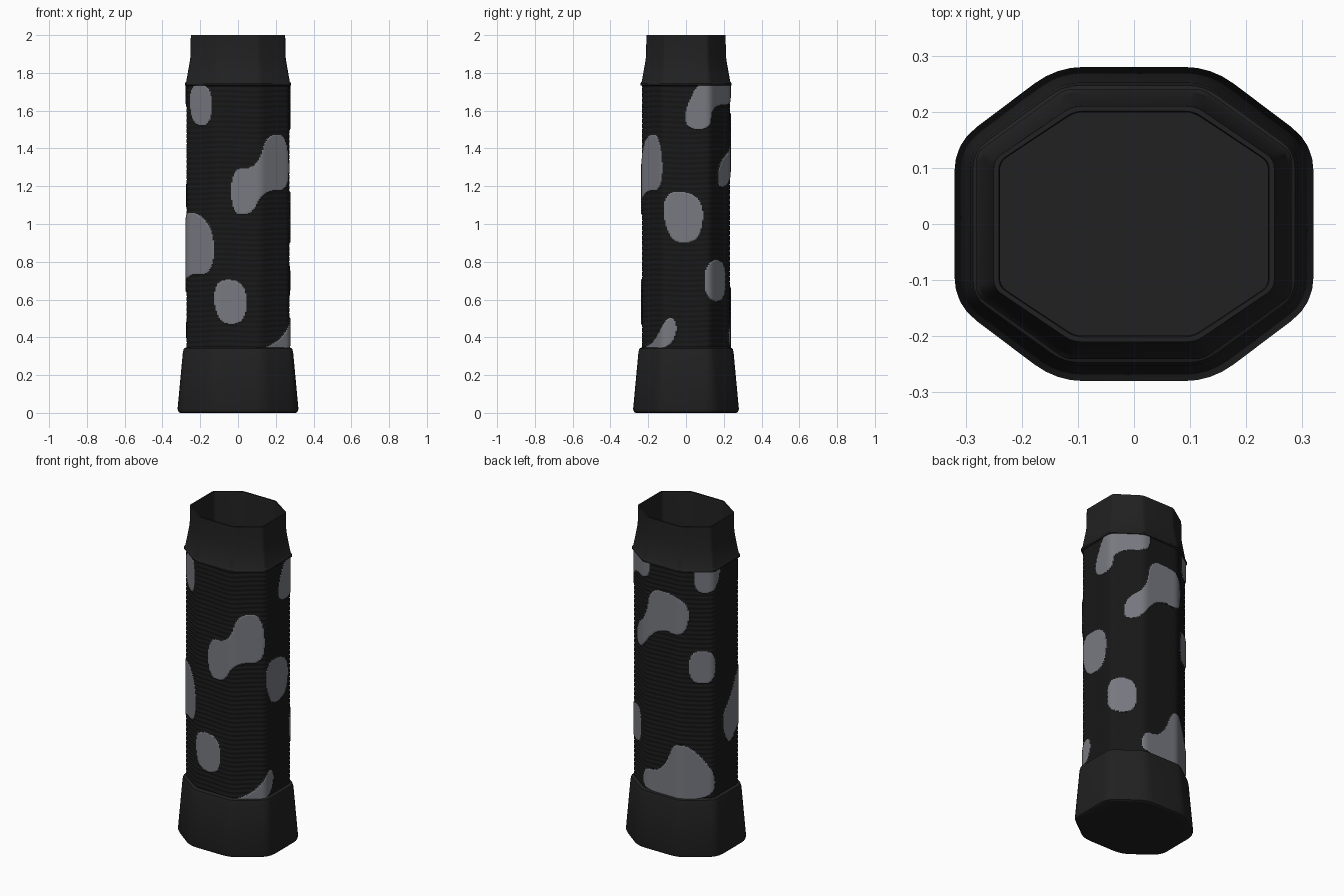
import bpy, bmesh, math
from mathutils import Vector

cube = bpy.data.objects.get("Cube")
if cube:
    bpy.data.objects.remove(cube, do_unlink=True)


def material(name, r, g, b):
    m = bpy.data.materials.new(name)
    m.use_nodes = True
    m.diffuse_color = (r, g, b, 1)
    bsdf = m.node_tree.nodes["Principled BSDF"]
    bsdf.inputs["Base Color"].default_value = (r, g, b, 1)
    bsdf.inputs["Roughness"].default_value = 0.7
    return m


RUBBER = material("black rubber", 0.015, 0.015, 0.015)
WRAP = material("dark wrap", 0.009, 0.009, 0.009)
GREY = material("grey patch", 0.19, 0.195, 0.22)


def octagon(d, cut):
    """Long octagon grown by d, each corner replaced by a short curve."""
    a, b, fx, fy = 0.275 + d, 0.235 + d, 0.12 + 0.4 * d, 0.125 + 0.4 * d
    quarter = [(fx, -b), (a, -fy), (a, fy), (fx, b)]
    corners = [Vector(p) for p in quarter + [(-x, -y) for x, y in quarter]]
    pts = []
    for i, c in enumerate(corners):
        p = c + (corners[i - 1] - c).normalized() * cut
        q = c + (corners[(i + 1) % 8] - c).normalized() * cut
        for k in range(5):
            t = k / 4
            pts.append(p * (1 - t) ** 2 + c * 2 * t * (1 - t) + q * t * t)
    return pts


def finish(bm, name, mats, angle):
    mesh = bpy.data.meshes.new(name)
    bm.to_mesh(mesh)
    bm.free()
    for m in mats:
        mesh.materials.append(m)
    ob = bpy.data.objects.new(name, mesh)
    bpy.context.collection.objects.link(ob)
    bpy.ops.object.select_all(action="DESELECT")
    ob.select_set(True)
    bpy.context.view_layer.objects.active = ob
    bpy.ops.object.shade_smooth_by_angle(angle=math.radians(angle))
    return ob


def bridge(bm, low, high):
    n = len(low)
    return [bm.faces.new((low[i], low[(i + 1) % n], high[(i + 1) % n], high[i]))
            for i in range(n)]


def loft(name, rings, cap_start=False, cap_end=False):
    """Stack octagon rings given as (growth, height, corner cut)."""
    bm = bmesh.new()
    loops = [[bm.verts.new((p.x, p.y, z)) for p in octagon(d, cut)]
             for d, z, cut in rings]
    for low, high in zip(loops, loops[1:]):
        bridge(bm, low, high)
    if cap_start:
        bm.faces.new(loops[0][::-1])
    if cap_end:
        bm.faces.new(loops[-1])
    return finish(bm, name, [RUBBER], 25)


# Flared end cap and the open collar with its hollow inside
loft("end_cap", [(0.03, 0, 0.05), (0.04, 0.005, 0.05), (0.045, 0.02, 0.05),
                 (0.017, 0.32, 0.03), (0.012, 0.34, 0.03), (-0.004, 0.348, 0.03)],
     cap_start=True)
loft("collar", [(-0.005, 1.73, 0.015), (0.006, 1.735, 0.015), (0.006, 1.745, 0.015),
                (-0.001, 1.755, 0.015), (-0.018, 1.85, 0.015), (-0.024, 1.89, 0.015),
                (-0.025, 2, 0.015), (-0.034, 2, 0.015), (-0.036, 1.98, 0.015),
                (-0.036, 0.05, 0.015)], cap_end=True)

# Patch outlines: distance around the grip from the front centre, and height
PATCHES = [
    [(-0.3, 1.74), (-0.14, 1.74), (-0.14, 1.52), (-0.28, 1.52)],
    [(-0.04, 1.3), (0.1, 1.29), (0.15, 1.47), (0.3, 1.48), (0.32, 1.17),
     (0.14, 1.18), (0.08, 1.05), (-0.04, 1.05)],
    [(0.3, 1.19), (0.54, 1.15), (0.52, 0.9), (0.33, 0.9)],
    [(-0.31, 1.1), (-0.12, 0.98), (-0.13, 0.73), (-0.31, 0.74), (-0.41, 0.6),
     (-0.5, 0.8), (-0.4, 0.9)],
    [(-0.14, 0.71), (0.05, 0.7), (0.05, 0.47), (-0.12, 0.47)],
    [(0.1, 0.33), (0.25, 0.38), (0.35, 0.53), (0.4, 0.45), (0.34, 0.33)],
    [(0.53, 0.81), (0.71, 0.81), (0.71, 0.59), (0.53, 0.59)],
    [(0.42, 1.6), (0.44, 1.5), (0.57, 1.5), (0.58, 1.63), (0.79, 1.63),
     (0.79, 1.8), (0.53, 1.8)],
    [(0.79, 1.61), (1.06, 1.56), (1.03, 1.33), (0.84, 1.36), (0.72, 1.19),
     (0.62, 1.2), (0.64, 1.32), (0.76, 1.39)],
    [(1.07, 1.8), (1.27, 1.8), (1.21, 1.61), (1.07, 1.6)],
    [(1.04, 1.25), (1.2, 1.25), (1.2, 1.05), (1.04, 1.05)],
    [(0.72, 0.33), (0.74, 0.48), (0.88, 0.48), (0.97, 0.73), (1.2, 0.52),
     (1.19, 0.33)],
]


def rounded(poly):
    """Corner cutting turns a coarse outline into a soft blob."""
    pts = [Vector(p) for p in poly]
    for _ in range(3):
        pts = [p.lerp(q, t) for p, q in zip(pts, pts[1:] + pts[:1])
               for t in (0.25, 0.75)]
    xs, ys = [p.x for p in pts], [p.y for p in pts]
    return pts, min(xs), max(xs), min(ys), max(ys)


BLOBS = [rounded(p) for p in PATCHES]


def inside(u, z):
    for pts, x0, x1, y0, y1 in BLOBS:
        if x0 < u < x1 and y0 < z < y1:
            hit = False
            for p, q in zip(pts, pts[1:] + pts[:1]):
                if (p.y > z) != (q.y > z) and \
                        u < p.x + (z - p.y) * (q.x - p.x) / (q.y - p.y):
                    hit = not hit
            if hit:
                return True
    return False


def resample(path, count):
    """Even steps around a closed outline, starting at the front centre."""
    path = [Vector((0, path[0].y))] + path + [Vector((0, path[0].y))]
    lengths = [(q - p).length for p, q in zip(path, path[1:])]
    total, out, seg, run = sum(lengths), [], 0, 0.0
    for i in range(count):
        s = total * i / count
        while run + lengths[seg] < s:
            run += lengths[seg]
            seg += 1
        out.append(path[seg].lerp(path[seg + 1], (s - run) / lengths[seg]))
    return out


# Ribbed grip with smooth raised patches
COLS, ROWS, LENGTH = 230, 270, 1.74
BOTTOM, TOP = 0.335, 1.742
# the first corner curve begins at the end of the front flat
outline = octagon(-0.003, 0.025)
front_left_end = max(i for i, p in enumerate(outline) if p.x < 0)
outline = resample(outline, COLS)
normals = []
for i, p in enumerate(outline):
    t = outline[(i + 1) % COLS] - outline[i - 1]
    normals.append(Vector((t.y, -t.x)).normalized())

bm = bmesh.new()
loops, marked = [], set()
for r in range(ROWS + 1):
    z = BOTTOM + (TOP - BOTTOM) * r / ROWS
    loop = []
    for i, (p, n) in enumerate(zip(outline, normals)):
        u = LENGTH * i / COLS
        raised = inside(u, z) or inside(u - LENGTH, z)
        rib = math.sin(math.tau * z / 0.027 + 0.8 * math.sin(math.tau * 5 * i / COLS))
        w = p + n * (0.005 if raised else 0.0016 * rib)
        v = bm.verts.new((w.x, w.y, z))
        if raised:
            marked.add(v)
        loop.append(v)
    loops.append(loop)
for low, high in zip(loops, loops[1:]):
    for f in bridge(bm, low, high):
        f.material_index = int(sum(v in marked for v in f.verts) >= 3)
finish(bm, "grip_wrap", [WRAP, GREY], 60)
